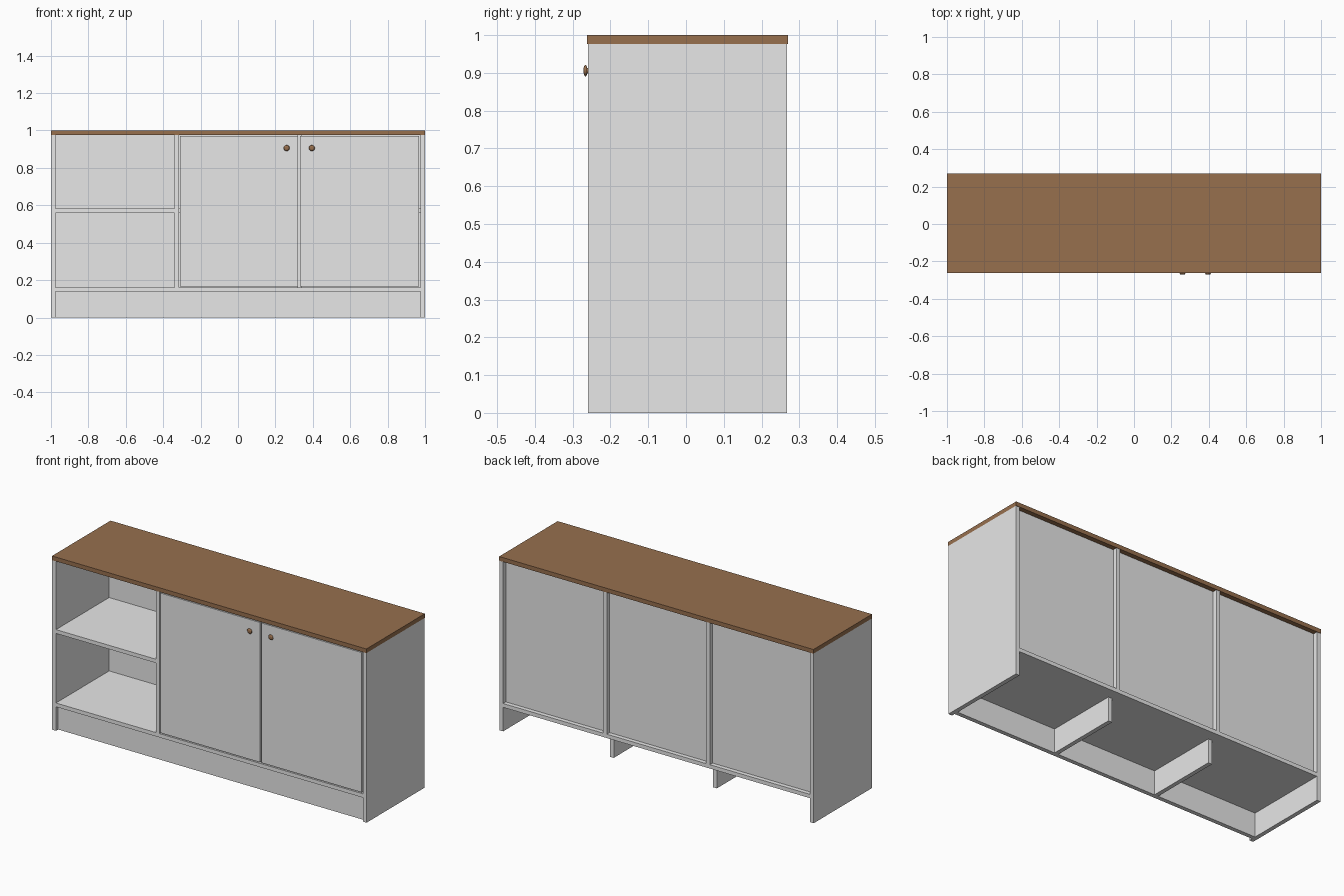
import bpy, bmesh, math

if "Cube" in bpy.data.objects:
    bpy.data.objects.remove(bpy.data.objects["Cube"])

def material(name, rgb):
    m = bpy.data.materials.new(name)
    m.diffuse_color = (*rgb, 1)
    m.use_nodes = True
    m.node_tree.nodes["Principled BSDF"].inputs["Base Color"].default_value = m.diffuse_color
    return m

GREY = material("light_grey_board", (0.8, 0.8, 0.8))
BROWN = material("brown_wood", (0.31, 0.16, 0.076))

def add(name, bm, mat):
    bmesh.ops.recalc_face_normals(bm, faces=bm.faces)
    me = bpy.data.meshes.new(name)
    bm.to_mesh(me)
    bm.free()
    me.materials.append(mat)
    ob = bpy.data.objects.new(name, me)
    bpy.context.collection.objects.link(ob)
    return ob

def box(name, x, y, z, mat=GREY):
    bm = bmesh.new()
    bmesh.ops.create_cube(bm, size=1)
    for v in bm.verts:
        for i, (a, b) in enumerate((x, y, z)):
            v.co[i] = (a + b) / 2 + v.co[i] * (b - a)
    return add(name, bm, mat)

F, B = -0.26, 0.268      # front and back of the carcass
T = 0.024                # board thickness
TOP = 0.976              # underside of worktop
FLOOR = 0.16             # upper face of bottom board
IN = 1 - T               # inner face of side panels
DIV = 0.328              # divider centre
DOOR_BACK = F + T

# worktop and side panels
box("worktop", (-1, 1), (-0.262, 0.27), (TOP, 1), BROWN)
box("left_side_panel", (-1, -IN), (F, B), (0, TOP))
box("right_side_panel", (IN, 1), (F, B), (0, TOP))

# bottom board, kickboard
box("bottom_board", (-IN, IN), (F, B), (FLOOR - 0.022, FLOOR))
box("kickboard", (-IN, IN), (F + 0.02, F + 0.02 + T), (0, FLOOR - 0.022))

# dividers (the middle one sits behind the doors) and support legs below
for name, x, y in (("left", -DIV, F), ("middle", DIV, DOOR_BACK)):
    span = (x - T / 2, x + T / 2)
    box(name + "_divider", span, (y, B), (FLOOR, TOP))
    box(name + "_support_leg", span, (F + 0.02 + T, 0.205), (0, FLOOR - 0.022))

# shelf and recessed back panel in each bay
h = T / 2
bays = (("left", -IN, -DIV - h, F),
        ("middle", -DIV + h, DIV - h, DOOR_BACK),
        ("right", DIV + h, IN, DOOR_BACK))
for name, x0, x1, y in bays:
    box(name + "_shelf", (x0, x1), (y, B - 0.045), (0.56, 0.582))
    box(name + "_back_panel", (x0, x1), (B - 0.045, B - 0.025), (FLOOR, TOP))

# inset doors
box("left_door", (-0.311, 0.322), (F, DOOR_BACK), (0.166, 0.97))
box("right_door", (0.331, 0.969), (F, DOOR_BACK), (0.166, 0.97))

# turned knobs: lathe profile of (radius, distance out from door)
PROFILE = ((0.007, 0), (0.007, 0.002), (0.013, 0.003), (0.016, 0.006),
           (0.013, 0.009), (0.007, 0.011))
for name, x in (("left_knob", 0.26), ("right_knob", 0.395)):
    bm = bmesh.new()
    N = 12
    rings = [[bm.verts.new((x + r * math.cos(i * math.tau / N), F - d,
                            0.906 + r * math.sin(i * math.tau / N)))
              for i in range(N)] for r, d in PROFILE]
    for a, b in zip(rings, rings[1:]):
        for i in range(N):
            j = (i + 1) % N
            bm.faces.new((a[i], a[j], b[j], b[i]))
    bm.faces.new(rings[0])
    bm.faces.new(rings[-1])
    ob = add(name, bm, BROWN)
    for p in ob.data.polygons:
        p.use_smooth = len(p.vertices) == 4
